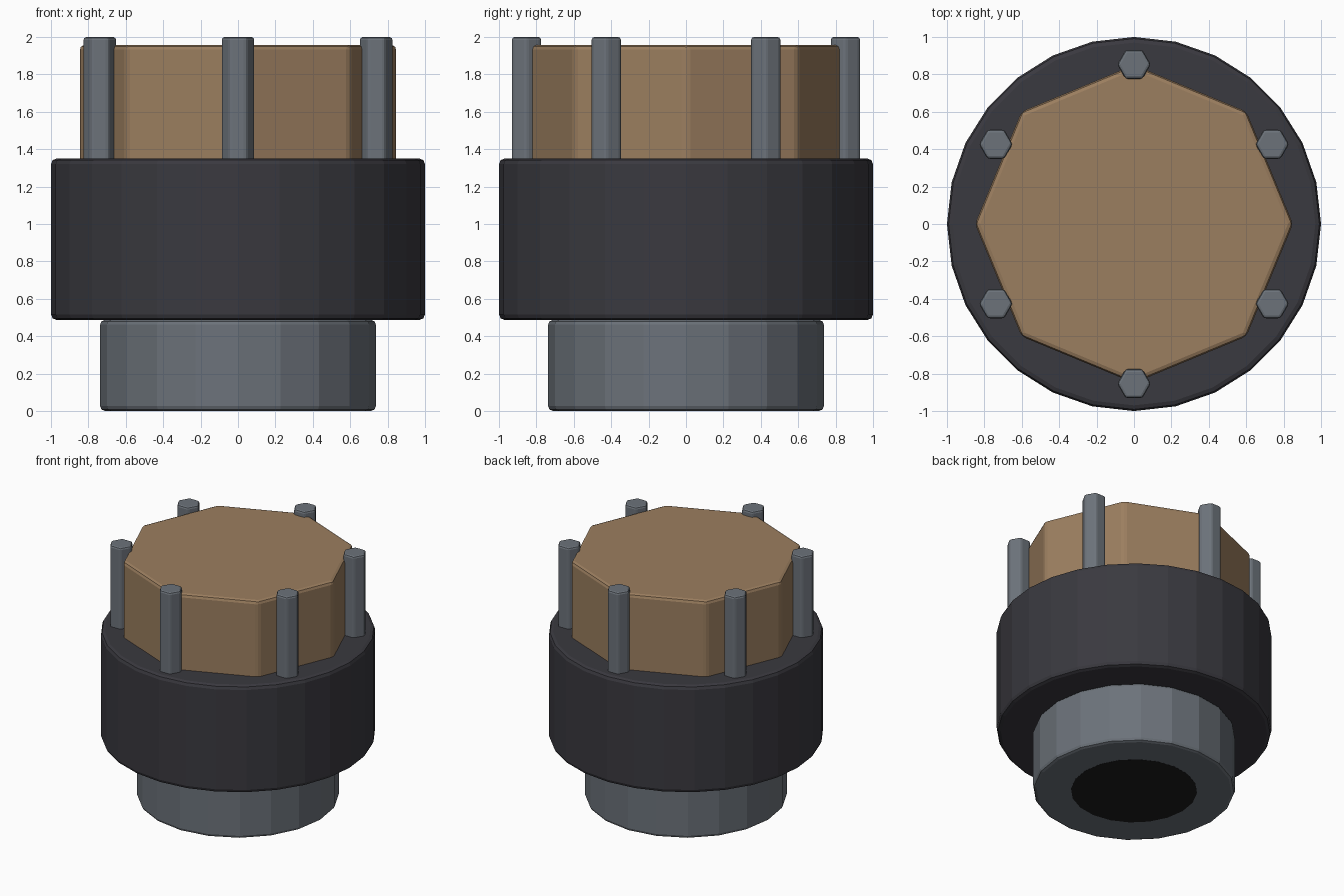
import bpy
import math

cube = bpy.data.objects.get("Cube")
if cube:
    bpy.data.objects.remove(cube, do_unlink=True)


def make_material(name, color, roughness=0.6):
    mat = bpy.data.materials.new(name)
    mat.use_nodes = True
    mat.diffuse_color = (*color, 1)
    shader = mat.node_tree.nodes["Principled BSDF"]
    shader.inputs["Base Color"].default_value = (*color, 1)
    shader.inputs["Roughness"].default_value = roughness
    return mat


steel = make_material("steel grey", (0.15, 0.17, 0.195))
rubber = make_material("dark rubber", (0.042, 0.041, 0.050))
tan = make_material("tan insulator", (0.33, 0.21, 0.115))
bore_black = make_material("bore black", (0.012, 0.012, 0.013))


def prism(name, sides, radius, bottom, top, mat, bevel=0.0, x=0, y=0, turn=0):
    """Upright prism between two heights, with softened sharp edges."""
    bpy.ops.mesh.primitive_cylinder_add(
        vertices=sides, radius=radius, depth=top - bottom,
        location=(x, y, (bottom + top) / 2), rotation=(0, 0, turn))
    obj = bpy.context.object
    obj.name = name
    obj.data.materials.append(mat)
    if bevel:
        mod = obj.modifiers.new("soft edges", "BEVEL")
        mod.width = bevel
        mod.segments = 2
        mod.limit_method = "ANGLE"
        mod.angle_limit = math.radians(30)
    return obj


# Stacked body
prism("lower_sleeve", 20, 0.737, 0.001, 0.487, steel, 0.025)
prism("bore_plate", 20, 0.46, 0.0, 0.006, bore_black)
prism("collar", 28, 1.0, 0.487, 1.35, rubber, 0.03)
prism("insulator_block", 8, 0.85, 1.2, 1.957, tan, 0.025)

# Ring of six hexagonal contact pins
PIN_RING = 0.853
for i in range(6):
    angle = math.radians(90 + 60 * i)
    prism(f"contact_pin_{i + 1}", 6, 0.09, 1.2, 2.0, steel, 0.015,
          PIN_RING * math.cos(angle), PIN_RING * math.sin(angle),
          turn=math.radians(30))
